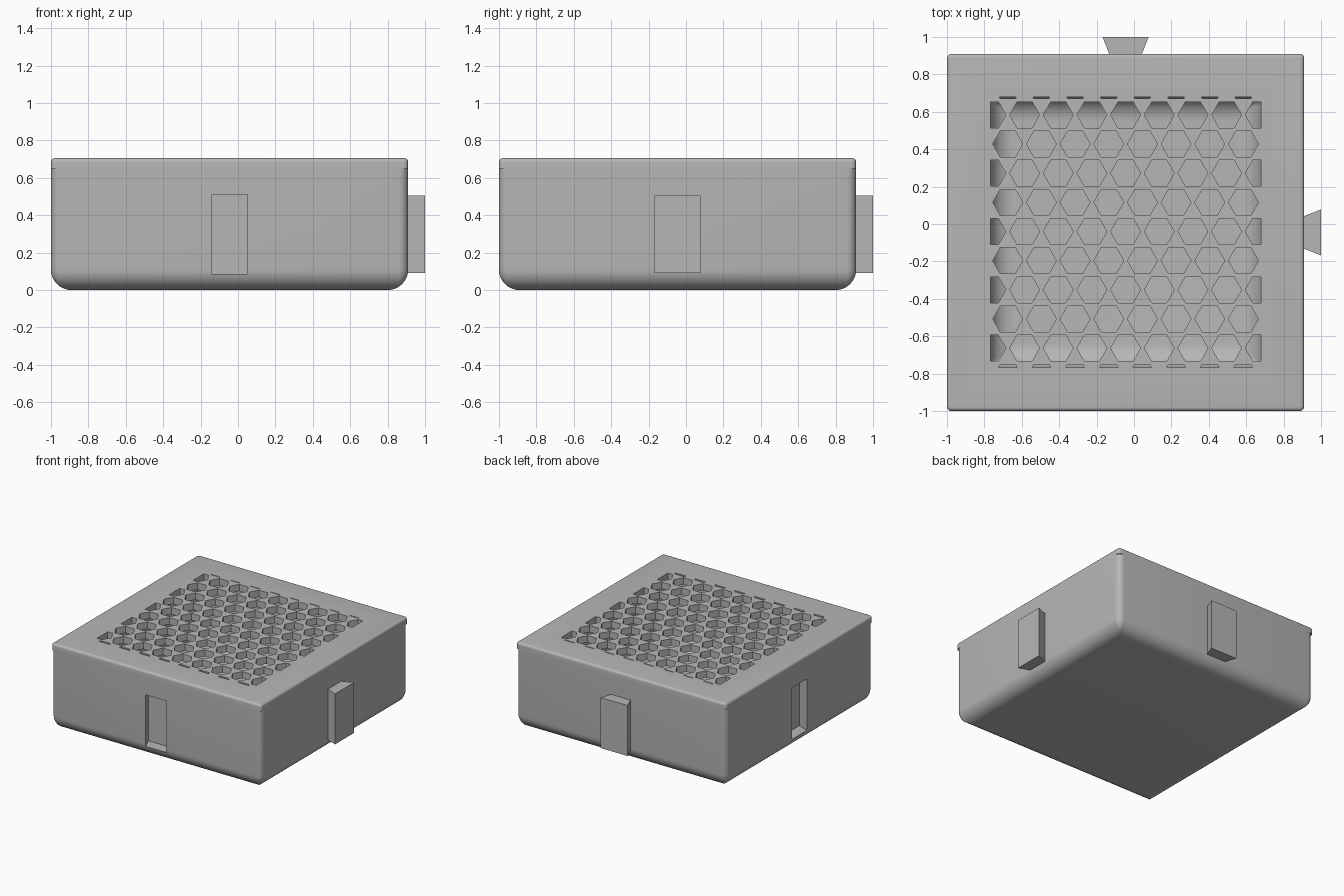
import bpy, bmesh
from math import sin, cos, pi, radians
from mathutils import Matrix, Vector

if "Cube" in bpy.data.objects:
    bpy.data.objects.remove(bpy.data.objects["Cube"])

C = -0.045        # centre of the box in x and y
HALF = 0.955      # half width of the box
SEAM = 0.65       # height where lid meets body
TOP = 0.705
CAVITY = 0.725    # half width of the hollow and the grille

grey = bpy.data.materials.new("plain grey")
grey.use_nodes = True
grey.diffuse_color = (0.47, 0.47, 0.47, 1)
grey.node_tree.nodes["Principled BSDF"].inputs["Base Color"].default_value = (0.47, 0.47, 0.47, 1)


def finish(name, bm, cutter=False):
    bmesh.ops.recalc_face_normals(bm, faces=bm.faces)
    mesh = bpy.data.meshes.new(name)
    bm.to_mesh(mesh)
    bm.free()
    mesh.materials.append(grey)
    ob = bpy.data.objects.new(name, mesh)
    bpy.context.collection.objects.link(ob)
    ob.hide_render = cutter
    return ob


def rounded_loft(name, levels, cutter=False, steps=6):
    """Stack rounded squares given as (half width, corner radius, height)."""
    bm = bmesh.new()
    rings = []
    for half, r, z in levels:
        ring = []
        for corner in range(4):
            mid = pi / 4 + corner * pi / 2
            sx, sy = (1 if cos(mid) > 0 else -1), (1 if sin(mid) > 0 else -1)
            for i in range(steps + 1):
                a = corner * pi / 2 + i / steps * pi / 2
                ring.append(bm.verts.new((C + sx * (half - r) + r * cos(a),
                                          C + sy * (half - r) + r * sin(a), z)))
        rings.append(ring)
    n = len(rings[0])
    for low, high in zip(rings, rings[1:]):
        for i in range(n):
            j = (i + 1) % n
            bm.faces.new((low[i], low[j], high[j], high[i]))
    bm.faces.new(rings[0][::-1])
    bm.faces.new(rings[-1])
    return finish(name, bm, cutter)


def fillet(half, corner, radius, z0, steps=10):
    """Levels of a quarter round rising from a flat bottom to a vertical wall."""
    out = []
    for i in range(steps + 1):
        a = i / steps * pi / 2
        inset = radius * (1 - sin(a))
        out.append((half - inset, max(corner - inset, 0.006), z0 + radius * (1 - cos(a))))
    return out


def dovetail(name, near, far, near_half, far_half, z0, z1, turn=0, cutter=False):
    """Wedge along +y, optionally turned about the box centre."""
    bm = bmesh.new()
    base = [bm.verts.new((x, y, z0)) for x, y in
            ((-near_half, near), (near_half, near), (far_half, far), (-far_half, far))]
    face = bm.faces.new(base)
    up = bmesh.ops.extrude_face_region(bm, geom=[face])["geom"]
    bmesh.ops.translate(bm, vec=(0, 0, z1 - z0),
                        verts=[g for g in up if isinstance(g, bmesh.types.BMVert)])
    bm.transform(Matrix.Translation((C, C, 0)) @ Matrix.Rotation(turn, 4, "Z"))
    return finish(name, bm, cutter)


def cut(ob, cutters):
    bpy.ops.object.select_all(action="DESELECT")
    bpy.context.view_layer.objects.active = ob
    ob.select_set(True)
    for c in cutters:
        mod = ob.modifiers.new("cut", "BOOLEAN")
        mod.operation = "DIFFERENCE"
        mod.solver = "EXACT"
        mod.object = c
        bpy.ops.object.modifier_apply(modifier=mod.name)
        bpy.data.objects.remove(c)
    bpy.ops.object.shade_smooth_by_angle(angle=radians(30))


# Body: rounded base, hollow inside, dovetail sockets in front and on the -x side
body = rounded_loft("body", fillet(HALF, 0.05, 0.11, 0) + [(HALF, 0.05, SEAM)])
hollow = rounded_loft("hollow_cutter",
                      fillet(CAVITY, 0.05, 0.13, 0.12) + [(CAVITY, 0.05, SEAM + 0.1)], True)
sockets = [dovetail("socket_cutter", -HALF - 0.02, -HALF + 0.095, 0.086, 0.137,
                    0.085, 0.51, turn, True) for turn in (0, -pi / 2)]
cut(body, [hollow] + sockets)

# Lid: softened top rim
rim = [(HALF - 0.02 * (1 - cos(a)), 0.025 - 0.02 * (1 - cos(a)), TOP - 0.02 + 0.02 * sin(a))
       for a in (i / 5 * pi / 2 for i in range(6))]
lid = rounded_loft("lid", [(HALF, 0.025, SEAM)] + rim)

# Honeycomb cutter: staggered hexagons trimmed to a square
STEP = 0.18
bm = bmesh.new()
for row in range(-5, 6):
    shift = 0 if row % 2 == 0 else STEP / 2
    for col in range(-5, 6):
        place = Matrix.Translation((C + col * STEP + shift, C + 0.005 + row * STEP * 0.866, SEAM - 0.05))
        bmesh.ops.create_circle(bm, cap_ends=True, segments=6, radius=0.08,
                                matrix=place @ Matrix.Rotation(pi / 6, 4, "Z"))
for side in (Vector((1, 0, 0)), Vector((-1, 0, 0)), Vector((0, 1, 0)), Vector((0, -1, 0))):
    bmesh.ops.bisect_plane(bm, geom=bm.verts[:] + bm.edges[:] + bm.faces[:],
                           plane_co=Vector((C, C, 0)) + side * (CAVITY - 0.002),
                           plane_no=side, clear_outer=True)
# keep only the cells with a real area
bmesh.ops.delete(bm, geom=[f for f in bm.faces if f.calc_area() < 1e-5], context="FACES")
top = bmesh.ops.extrude_face_region(bm, geom=bm.faces[:])["geom"]
bmesh.ops.translate(bm, vec=(0, 0, 0.2), verts=[g for g in top if isinstance(g, bmesh.types.BMVert)])
cut(lid, [finish("honeycomb_cutter", bm, True)])

# Dovetail tabs at the back and on the +x side
for name, turn in (("back_tab", 0), ("side_tab", -pi / 2)):
    dovetail(name, HALF - 0.01, 1 - C, 0.084, 0.123, 0.09, 0.505, turn)
